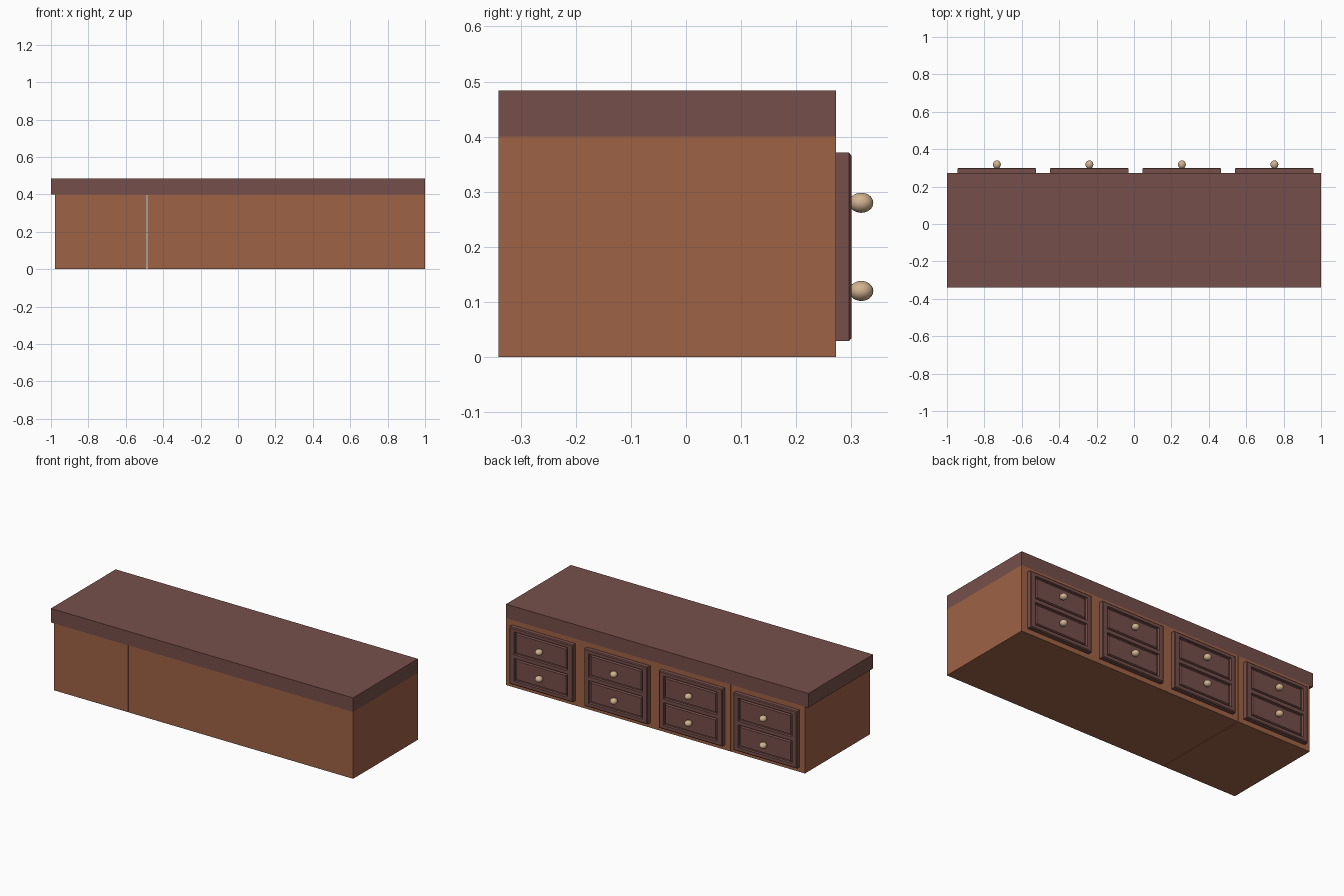
import bpy, bmesh

if "Cube" in bpy.data.objects:
    bpy.data.objects.remove(bpy.data.objects["Cube"])


def material(name, rgb):
    m = bpy.data.materials.new(name)
    m.diffuse_color = (*rgb, 1)
    m.use_nodes = True
    m.node_tree.nodes["Principled BSDF"].inputs["Base Color"].default_value = m.diffuse_color
    return m


wood = material("warm_brown_wood", (0.347, 0.122, 0.060))
dark = material("dark_red_brown", (0.181, 0.078, 0.069))
brass = material("pale_tan", (0.64, 0.45, 0.28))


def finish(bm, name, mat):
    bmesh.ops.recalc_face_normals(bm, faces=bm.faces)
    me = bpy.data.meshes.new(name)
    bm.to_mesh(me)
    bm.free()
    me.materials.append(mat)
    ob = bpy.data.objects.new(name, me)
    bpy.context.collection.objects.link(ob)
    return ob


def box(name, lo, hi, mat):
    bm = bmesh.new()
    bmesh.ops.create_cube(bm, size=1)
    for v in bm.verts:
        v.co = [(a + b) / 2 + c * (b - a) for a, b, c in zip(lo, hi, v.co)]
    return finish(bm, name, mat)


BACK, FACE, FRONT = -0.34, 0.272, 0.30


def drawer_front(name, cx):
    """Framed plate with two sunken grooves around raised drawer panels."""
    bm = bmesh.new()
    xs = (-0.205, -0.178, 0.178, 0.205)
    zs = (0.034, 0.052, 0.189, 0.211, 0.348, 0.366)
    v = [[bm.verts.new((cx + x, FRONT, z)) for z in zs] for x in xs]
    panels = []
    for i in range(3):
        for j in range(5):
            f = bm.faces.new((v[i][j], v[i][j+1], v[i+1][j+1], v[i+1][j]))
            if i == 1 and j in (1, 3):
                panels.append(f)
    bm.normal_update()
    # chamfered rim, then straight sides back to the cabinet
    rim = [e for e in bm.edges if e.is_boundary]
    for y, grow in ((FRONT - 0.004, 0.005), (FACE - 0.002, 0)):
        geom = bmesh.ops.extrude_edge_only(bm, edges=rim)["geom"]
        rim = [g for g in geom if isinstance(g, bmesh.types.BMEdge)]
        for p in [g for g in geom if isinstance(g, bmesh.types.BMVert)]:
            p.co.y = y
            if abs(p.co.x - cx) > 0.2:
                p.co.x += grow if p.co.x > cx else -grow
            if abs(p.co.z - 0.2) > 0.16:
                p.co.z += grow if p.co.z > 0.2 else -grow
    # groove: step in, flat bottom, rise to the panel
    for width, depth in ((0.002, -0.012), (0.006, 0), (0.005, 0.009)):
        bmesh.ops.inset_individual(bm, faces=panels, thickness=width, depth=depth,
                                   use_even_offset=True)
        bm.normal_update()
    finish(bm, name, dark)


def knob(name, x, z):
    bm = bmesh.new()
    bmesh.ops.create_uvsphere(bm, u_segments=24, v_segments=14, radius=1)
    for p in bm.verts:
        p.co = (x + p.co.x * 0.021, 0.318 + p.co.y * 0.022, z + p.co.z * 0.0182)
    for f in bm.faces:
        f.smooth = True
    finish(bm, name, brass)


# worktop overhanging the left end
box("worktop", (-1, BACK, 0.40), (1, FACE, 0.484), dark)

# four cabinets, with a thin gap beside the left one
edges = (-0.978, -0.485, 0.010, 0.505, 1.0)
for i in range(4):
    right = edges[i + 1] - (0.004 if i == 0 else 0)
    box(f"cabinet_{i+1}", (edges[i], BACK, 0), (right, FACE, 0.40), wood)
    cx = -0.733 + 0.4945 * i
    drawer_front(f"drawer_front_{i+1}", cx)
    knob(f"lower_knob_{i+1}", cx, 0.12)
    knob(f"upper_knob_{i+1}", cx, 0.28)
